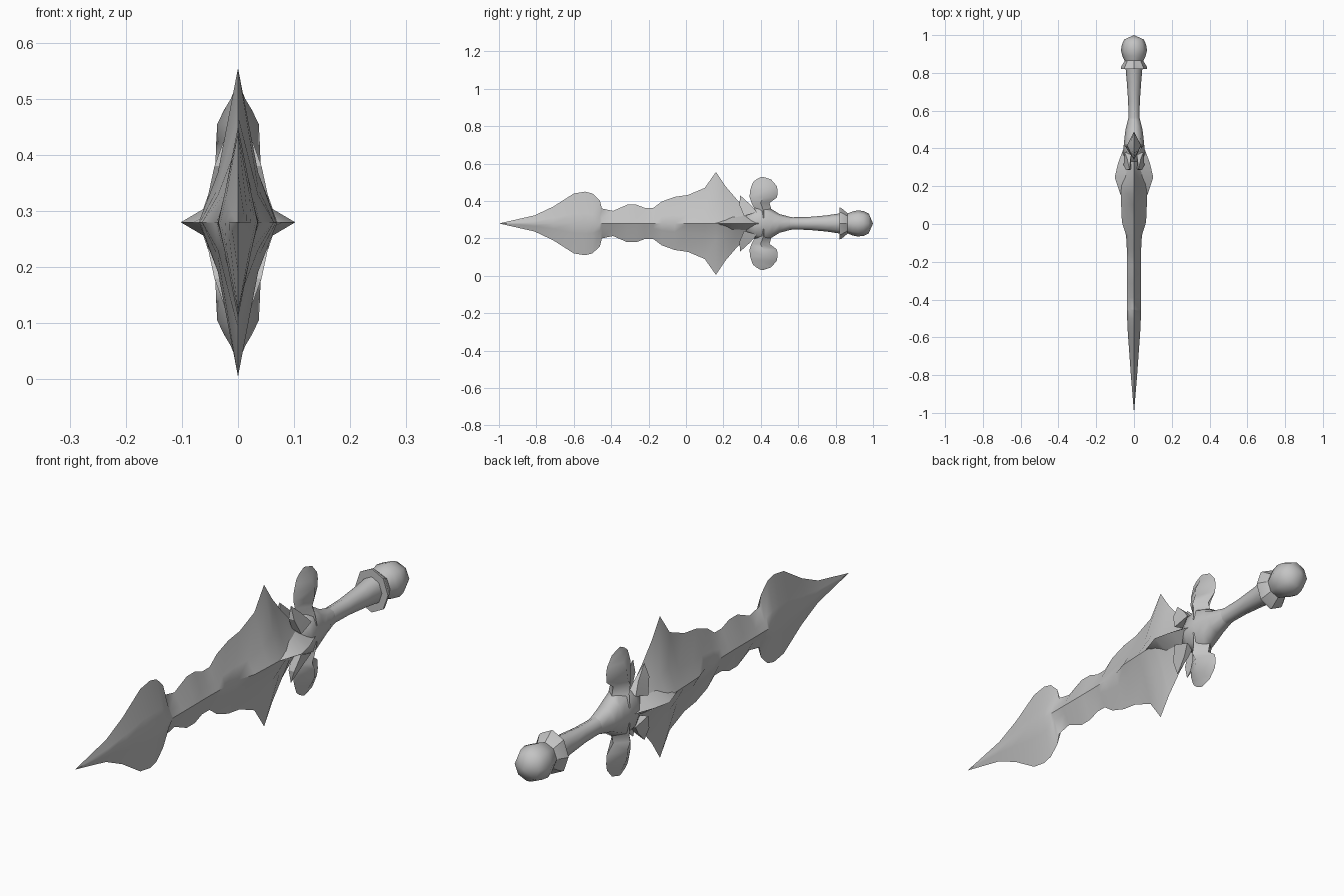
import bpy, bmesh, math

old = bpy.data.objects.get("Cube")
if old:
    bpy.data.objects.remove(old)

MID = 0.28  # height of the sword's long axis

metal = bpy.data.materials.new("grey_metal")
metal.use_nodes = True
grey = (0.55, 0.55, 0.55, 1)
metal.diffuse_color = grey
metal.node_tree.nodes["Principled BSDF"].inputs["Base Color"].default_value = grey


def loft(name, rings, angle=50):
    """Skin a row of equal rings of (x, y, z) points, z measured from the axis."""
    bm = bmesh.new()
    rows = [[bm.verts.new((x, y, z + MID)) for x, y, z in ring] for ring in rings]
    n = len(rows[0])
    for a, b in zip(rows, rows[1:]):
        for i in range(n):
            j = (i + 1) % n
            bm.faces.new((a[i], a[j], b[j], b[i]))
    bm.faces.new(rows[0])
    bm.faces.new(rows[-1])
    bmesh.ops.remove_doubles(bm, verts=bm.verts, dist=0.0005)
    bmesh.ops.recalc_face_normals(bm, faces=bm.faces)
    mesh = bpy.data.meshes.new(name)
    bm.to_mesh(mesh)
    bm.free()
    mesh.materials.append(metal)
    obj = bpy.data.objects.new(name, mesh)
    bpy.context.collection.objects.link(obj)
    bpy.ops.object.select_all(action='DESELECT')
    obj.select_set(True)
    bpy.context.view_layer.objects.active = obj
    bpy.ops.object.shade_smooth_by_angle(angle=math.radians(angle))
    return obj


def oval(y, rx, rz, n=8):
    turns = [2 * math.pi * i / n for i in range(n)]
    return [(rx * math.cos(a), y, rz * math.sin(a)) for a in turns]


def blade_ring(y, h, t):
    """Diamond section with a raised, slightly hollow ridge."""
    m = min(0.66 * t, 0.036)
    k = 0.32 * h
    return [(t, y, 0), (m, y, k), (0, y, h), (-m, y, k),
            (-t, y, 0), (-m, y, -k), (0, y, -h), (m, y, -k)]


# Wavy blade: position along the axis, half height, half thickness
outline = [(-1, 0, 0), (-.81, .043, .016), (-.71, .09, .023), (-.6, .16, .031),
           (-.54, .17, .035), (-.5, .16, .036), (-.46, .122, .036),
           (-.45, .08, .036), (-.39, .067, .036), (-.315, .1, .036),
           (-.265, .1, .036), (-.22, .083, .036), (-.175, .083, .037),
           (-.13, .117, .038), (-.06, .142, .042), (.01, .152, .064),
           (.1, .19, .068), (.16, .275, .07), (.21, .2, .07),
           (.27, .13, .06), (.33, .07, .05)]
loft("blade", [blade_ring(*p) for p in outline], 40)

# Leaf-shaped boss on both sides of the blade root
boss = [(.13, .062, .004), (.18, .08, .04), (.247, .102, .06),
        (.32, .085, .055), (.4, .055, .03)]
loft("boss", [oval(y, x, z, 4) for y, x, z in boss], 40)

# Guard core narrowing into the grip
core = [(.32, .04, .05), (.37, .06, .085), (.42, .054, .1), (.46, .05, .075),
        (.5, .045, .05), (.56, .03, .034)]
loft("guard_core", [oval(*p) for p in core], 60)

# Rounded guard lobes: distance from axis, front edge, back edge, half thickness
lobe = [(.03, .36, .47, .05), (.08, .365, .455, .043), (.11, .35, .447, .04),
        (.14, .34, .487, .039), (.175, .342, .49, .037), (.2, .35, .485, .025),
        (.22, .358, .468, .013), (.235, .375, .455, .007), (.248, .4, .415, .001)]
for name, s in (("upper", 1), ("lower", -1)):
    rings = []
    for h, y0, y1, t in lobe:
        m = (y0 + y1) / 2
        rings.append([(0, y0, s * h), (t, m, s * h), (0, y1, s * h), (-t, m, s * h)])
    loft(name + "_guard_lobe", rings, 60)
    # Pair of small claws hugging the blade root
    for side, d in (("left", 1), ("right", -1)):
        base = [(d * .055, .31, s * .04), (d * .05, .38, s * .06),
                (d * .015, .37, s * .07), (d * .015, .31, s * .05)]
        tip = [(d * .024, .29, s * .15)] * 3 + [(d * .024, .29, s * .15)]
        mid = [(d * .042, .285, s * .1), (d * .036, .345, s * .1),
               (d * .018, .345, s * .1), (d * .018, .285, s * .1)]
        loft(f"{name}_{side}_claw", [base, mid, tip], 30)

# Grip, collar and pommel
grip = [(.54, .033, .037), (.57, .029, .033), (.65, .031, .034),
        (.75, .038, .043), (.83, .045, .055)]
loft("grip", [oval(*p) for p in grip], 60)
loft("collar", [oval(.82, .07, .085), oval(.83, .07, .083), oval(.866, .048, .053)], 30)
knob = [(.86, .048, .052), (.89, .062, .064), (.92, .069, .07),
        (.95, .064, .066), (.977, .052, .053), (1, 0, 0)]
loft("pommel", [oval(*p) for p in knob], 50)
